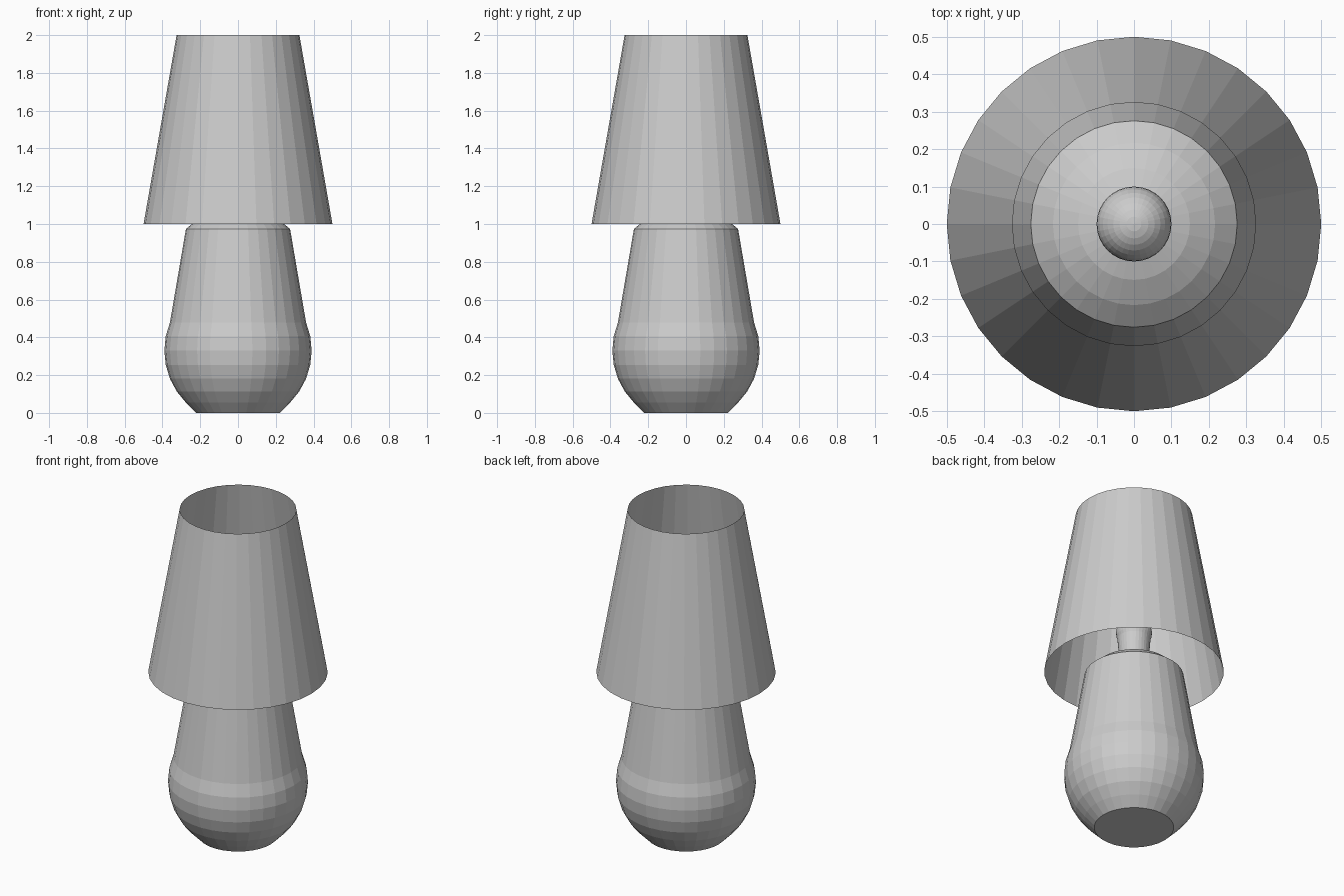
import bpy, bmesh
from math import sin, cos, pi, radians

if "Cube" in bpy.data.objects:
    bpy.data.objects.remove(bpy.data.objects["Cube"])

SEGMENTS = 32


def lathe(name, profile):
    """Revolve (radius, z) points round the z axis; radius 0 makes a pole."""
    bm = bmesh.new()
    verts = [bm.verts.new((r, 0, z)) for r, z in profile]
    edges = [bm.edges.new(pair) for pair in zip(verts, verts[1:])]
    bmesh.ops.spin(bm, geom=verts + edges, cent=(0, 0, 0), axis=(0, 0, 1),
                   angle=2 * pi, steps=SEGMENTS)
    bmesh.ops.remove_doubles(bm, verts=bm.verts, dist=1e-4)
    bmesh.ops.recalc_face_normals(bm, faces=bm.faces)
    mesh = bpy.data.meshes.new(name)
    bm.to_mesh(mesh)
    bm.free()
    obj = bpy.data.objects.new(name, mesh)
    bpy.context.collection.objects.link(obj)
    return obj


def arc(radius, centre_z, first, last):
    """Sphere rings at 11.25 degree steps of latitude."""
    return [(radius * cos(radians(11.25 * i)), centre_z + radius * sin(radians(11.25 * i)))
            for i in range(first, last + 1)]


# Lamp body: flat-bottomed round belly, tapered neck, shallow domed top
lathe("lamp_body", [(0, 0), (0.222, 0)] + arc(0.39, 0.33, -4, 2)
      + arc(0.39, 0.698, 4, 7) + [(0, 1.088)])

# Light bulb: narrow stem widening into a round top
lathe("light_bulb", [(0, 1.04), (0.078, 1.04), (0.085, 1.12)]
      + arc(0.1, 1.25, -2, 7) + [(0, 1.35)])

# Lampshade: open tapered tube
lathe("lampshade", [(0.5, 1.0), (0.325, 2.0)])
